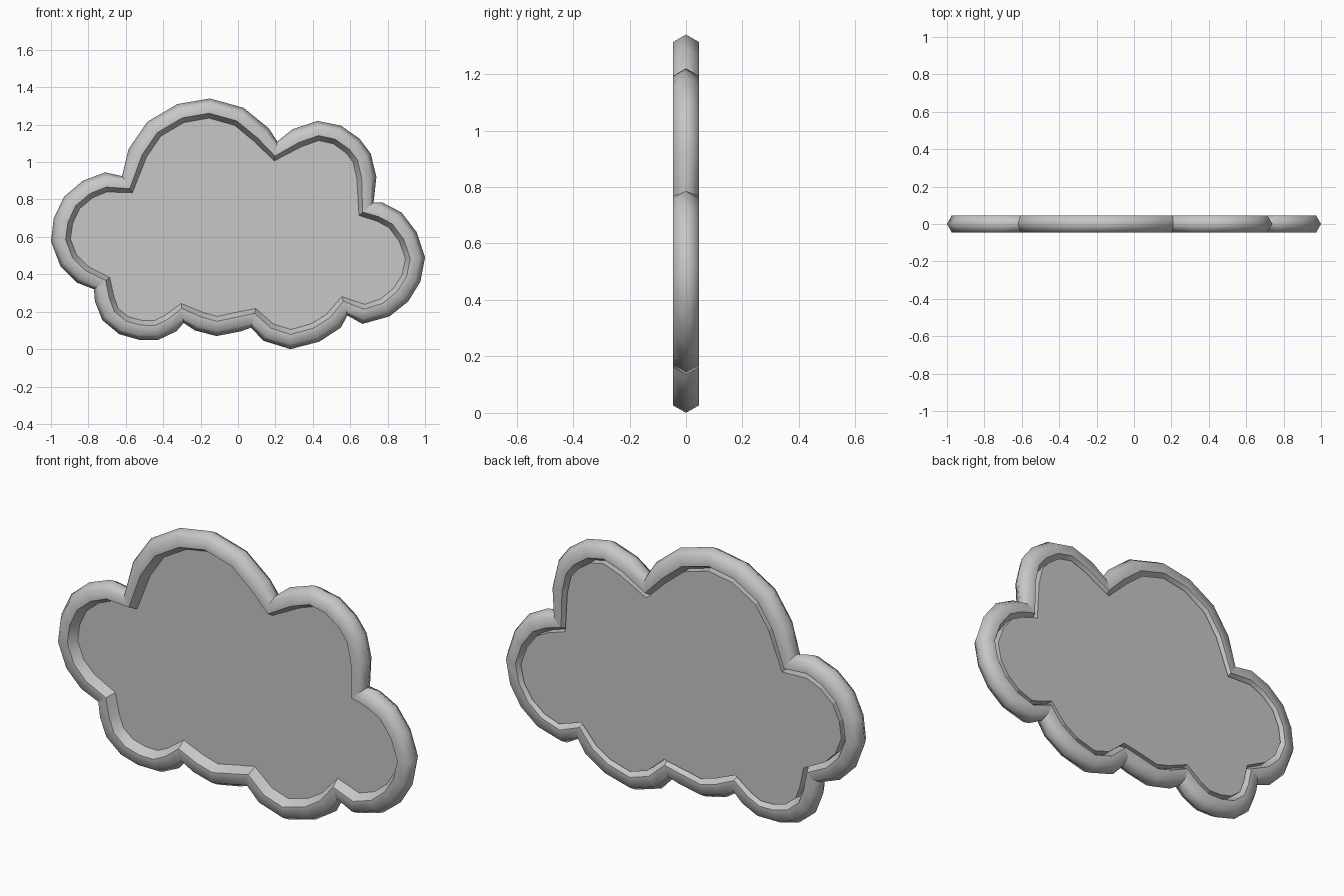
import bpy
import bmesh
from math import cos, sin, pi
from mathutils import Vector

if "Cube" in bpy.data.objects:
    bpy.data.objects.remove(bpy.data.objects["Cube"])

RADIUS = 0.0525   # tube radius of the rim
SIDES = 6         # hexagonal tube section
THICKNESS = 0.04  # panel, from the middle of the rim towards the back

# Outer outline (x, z), clockwise; every lobe starts at its notch
LOBES = {
    "top": [(-.62, .925), (-.585, 1.07), (-.485, 1.215), (-.325, 1.31),
            (-.15, 1.34), (.03, 1.29), (.165, 1.18)],
    "upper_left": [(.21, 1.11), (.29, 1.175), (.425, 1.22), (.55, 1.195),
                   (.65, 1.125), (.71, 1.045), (.74, .92)],
    "left": [(.725, .785), (.77, .785), (.875, .73), (.955, .625), (1, .49),
             (.975, .36), (.91, .255), (.81, .175), (.665, .135)],
    "bottom_left": [(.585, .18), (.55, .115), (.435, .04), (.28, 0), (.135, .045)],
    "bottom": [(.07, .115), (.015, .095), (-.115, .07), (-.23, .1)],
    "bottom_right": [(-.29, .14), (-.33, .095), (-.425, .05), (-.53, .05),
                     (-.635, .08), (-.725, .155), (-.765, .255)],
    "right": [(-.77, .32), (-.86, .355), (-.95, .445), (-1, .575),
              (-.985, .7), (-.93, .815), (-.83, .9), (-.71, .945)],
}
outline = [Vector(p) for lobe in LOBES.values() for p in lobe]
notches = {Vector(lobe[0]).freeze() for lobe in LOBES.values()}


def inward(i):
    """Unit direction into the shape, along the bisector at outline point i."""
    here = outline[i]
    before = (here - outline[i - 1]).normalized()
    after = (outline[(i + 1) % len(outline)] - here).normalized()
    tangent = (before + after).normalized()
    return Vector((tangent.y, -tangent.x))


def section_point(i, k):
    """Corner k of the tube section; corner zero is the outer ridge."""
    angle = 2 * pi * k / SIDES
    p = outline[i] + inward(i) * RADIUS * (1 - cos(angle))
    return Vector((p.x, RADIUS * sin(angle), p.y))


def make_object(name, bm, material):
    bmesh.ops.recalc_face_normals(bm, faces=bm.faces[:])
    mesh = bpy.data.meshes.new(name)
    bm.to_mesh(mesh)
    bm.free()
    mesh.materials.append(material)
    obj = bpy.data.objects.new(name, mesh)
    bpy.context.collection.objects.link(obj)
    return obj


grey = bpy.data.materials.new("plain_grey")
grey.use_nodes = True
colour = (0.57, 0.57, 0.57, 1)
grey.diffuse_color = colour
grey.node_tree.nodes["Principled BSDF"].inputs["Base Color"].default_value = colour

# Rim: hexagonal tube swept round the outline
count = len(outline)
bm = bmesh.new()
rings = [[bm.verts.new(section_point(i, k)) for k in range(SIDES)] for i in range(count)]
for i in range(count):
    a, b = rings[i], rings[(i + 1) % count]
    for k in range(SIDES):
        n = (k + 1) % SIDES
        bm.faces.new((a[k], b[k], b[n], a[n])).smooth = True

# Crisp creases along the inner lip and across each notch
for i in range(count):
    for k in (2, 3, 4):
        bm.edges.get((rings[i][k], rings[(i + 1) % count][k])).smooth = False
    if outline[i].copy().freeze() in notches:
        for k in range(SIDES):
            bm.edges.get((rings[i][k], rings[i][(k + 1) % SIDES])).smooth = False
make_object("cloud_rim", bm, grey)

# Panel: flat plate filling the rim, thickened towards the back
bm = bmesh.new()
sheet = bm.faces.new([bm.verts.new(section_point(i, SIDES // 2)) for i in range(count)])
extruded = bmesh.ops.extrude_face_region(bm, geom=[sheet], use_keep_orig=True)
back = [v for v in extruded["geom"] if isinstance(v, bmesh.types.BMVert)]
bmesh.ops.translate(bm, verts=back, vec=(0, THICKNESS, 0))
bmesh.ops.triangulate(bm, faces=[f for f in bm.faces if len(f.verts) > 4])
make_object("cloud_panel", bm, grey)
